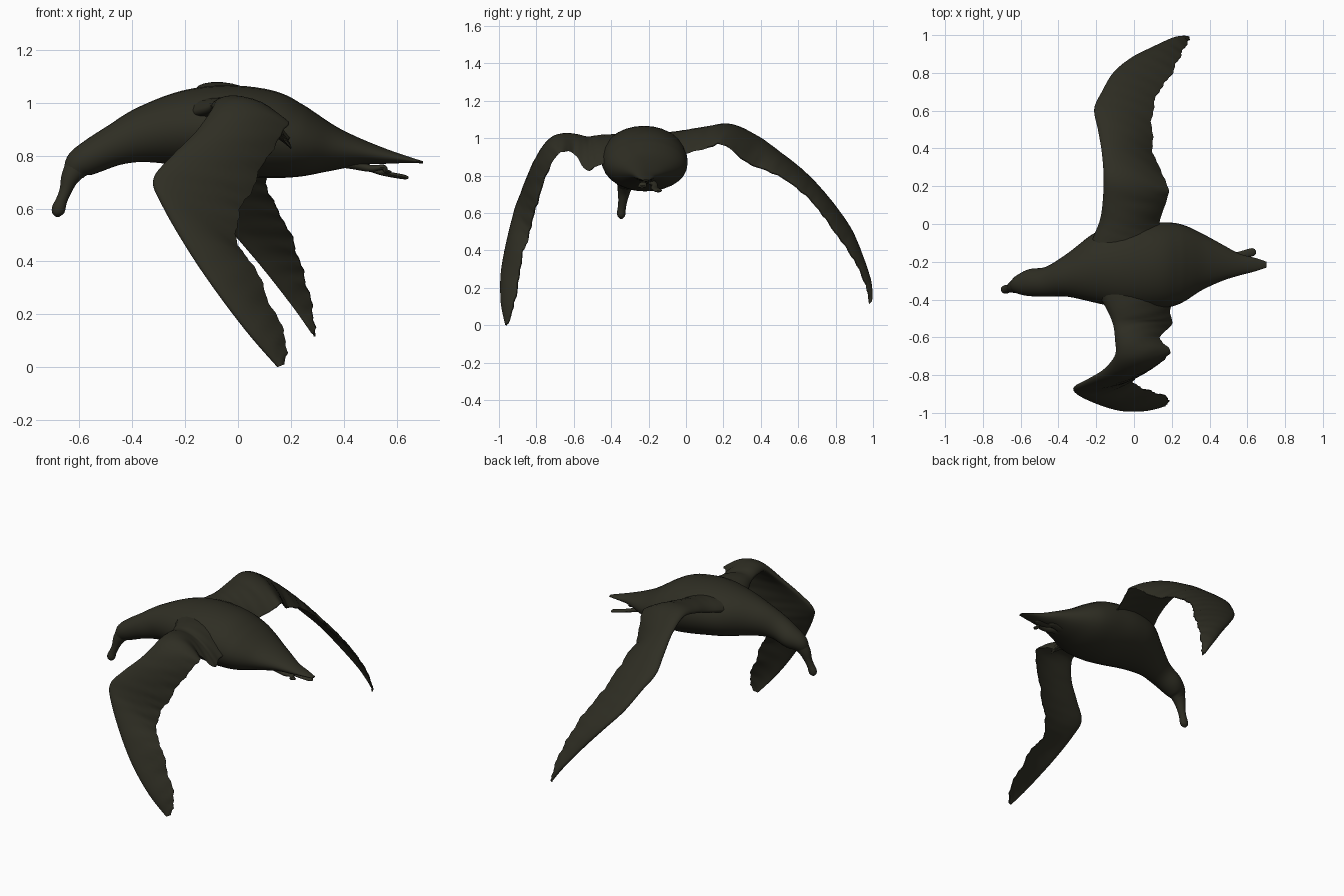
import bpy, bmesh, math
from mathutils import Vector

plumage = bpy.data.materials.new("dark olive plumage")
plumage.diffuse_color = (0.028, 0.027, 0.017, 1)


def spline(rows, steps):
    """Smooth resampling of station rows."""
    out = []
    n = len(rows)
    for i in range(n - 1):
        a, b, c, d = (rows[max(i - 1, 0)], rows[i], rows[i + 1], rows[min(i + 2, n - 1)])
        for k in range(steps):
            t = k / steps
            out.append([0.5 * (2 * q + (r - p) * t + (2 * p - 5 * q + 4 * r - s) * t * t
                               + (3 * q - p - 3 * r + s) * t ** 3)
                        for p, q, r, s in zip(a, b, c, d)])
    out.append(list(rows[-1]))
    return out


def loft(name, rings, angle=50):
    bm = bmesh.new()
    loops = [[bm.verts.new(p) for p in ring] for ring in rings]
    n = len(loops[0])
    for a, b in zip(loops, loops[1:]):
        for i in range(n):
            j = (i + 1) % n
            bm.faces.new((a[i], a[j], b[j], b[i]))
    bm.faces.new(loops[0])
    bm.faces.new(loops[-1])
    bmesh.ops.recalc_face_normals(bm, faces=bm.faces)
    mesh = bpy.data.meshes.new(name)
    bm.to_mesh(mesh)
    bm.free()
    ob = bpy.data.objects.new(name, mesh)
    bpy.context.collection.objects.link(ob)
    mesh.materials.append(plumage)
    bpy.ops.object.select_all(action='DESELECT')
    ob.select_set(True)
    bpy.context.view_layer.objects.active = ob
    bpy.ops.object.shade_smooth_by_angle(angle=math.radians(angle))
    return ob


def tube(name, rows, steps=5, sides=28):
    """Rows are x, y, z, half width, half height, square to the path."""
    rows = spline(rows, steps)
    rings = []
    for i, (x, y, z, w, h) in enumerate(rows):
        p, q = rows[max(i - 1, 0)], rows[min(i + 1, len(rows) - 1)]
        t = Vector((q[0] - p[0], 0, q[2] - p[2])).normalized()
        up = Vector((-t.z, 0, t.x))
        rings.append([Vector((x, y, z)) + up * h * math.sin(a) + Vector((0, w * math.cos(a), 0))
                      for a in (2 * math.pi * k / sides for k in range(sides))])
    return loft(name, rings)


def wing(name, rows, side, steps=8, half=12):
    """Rows are leading edge xyz, trailing edge xyz, thickness."""
    rows = spline(rows, steps)
    count = len(rows)
    rings = []
    for i, r in enumerate(rows):
        lead, trail, thick = Vector(r[:3]), Vector(r[3:6]), max(r[6], 0.006)
        p, q = rows[max(i - 3, 0)], rows[min(i + 3, count - 1)]
        span = (Vector(q[:3]) + Vector(q[3:6])) - (Vector(p[:3]) + Vector(p[3:6]))
        chord = trail - lead
        normal = chord.cross(span).normalized() * side
        # slightly ragged feather tips along the trailing edge
        f = i / (count - 1)
        if 0.3 < f < 0.97:
            trail = trail + chord.normalized() * (0.005 * math.sin(i * 0.7) + 0.003 * math.sin(i * 1.9))
            chord = trail - lead
        top, low = [], []
        for k in range(half + 1):
            u = (1 - math.cos(math.pi * k / half)) / 2
            mid = lead + chord * u + normal * (thick * 2.4 * u * (1 - u))
            body = thick * 2 * (math.sqrt(u) - u) + 0.003
            ridge = 0.002 * math.sin(i * 1.25 + u * 9) * u
            top.append(mid + normal * (body + ridge))
            low.append(mid - normal * (body * 0.8 - ridge))
        rings.append(top + low[::-1])
    return loft(name, rings, 60)


# head, neck, body and tail in one smooth form
tube("body", [
    (-.622, -.325, .735, .035, .040), (-.60, -.318, .768, .055, .056),
    (-.55, -.31, .798, .072, .066), (-.46, -.305, .842, .08, .079),
    (-.35, -.27, .88, .115, .108), (-.2, -.23, .902, .188, .145),
    (-.05, -.225, .902, .225, .165), (.1, -.222, .882, .23, .168),
    (.2, -.215, .858, .222, .146), (.27, -.208, .842, .20, .122),
    (.36, -.20, .826, .150, .085), (.47, -.205, .812, .095, .048),
    (.56, -.215, .797, .057, .028), (.64, -.215, .785, .036, .013),
    (.70, -.215, .775, .016, .004)])

# hooked bill
tube("bill", [
    (-.60, -.32, .77, .045, .052), (-.634, -.33, .72, .035, .036),
    (-.652, -.337, .67, .025, .024), (-.668, -.343, .63, .022, .022),
    (-.678, -.346, .603, .023, .026), (-.682, -.346, .582, .019, .022),
    (-.682, -.346, .568, .004, .006)], sides=18)

# wing on the front side, bent sharply at the wrist
wing("near_wing", [
    (-.26, -.22, .95, .26, -.24, .86, .085), (-.20, -.35, .965, .22, -.36, .865, .085),
    (-.145, -.45, .975, .19, -.46, .86, .078),
    (-.11, -.53, .985, .20, -.53, .83, .066), (-.10, -.61, .99, .14, -.60, .92, .056),
    (-.10, -.695, .975, .19, -.68, .92, .054), (-.16, -.775, .89, .12, -.745, .81, .046),
    (-.25, -.83, .80, .05, -.79, .67, .037), (-.32, -.87, .71, 0, -.82, .57, .032),
    (-.285, -.91, .61, 0, -.845, .46, .03), (-.18, -.955, .43, .06, -.875, .38, .026),
    (-.07, -.985, .27, .12, -.895, .24, .022), (.045, -.985, .12, .18, -.92, .11, .016),
    (.15, -.962, .0, .175, -.95, .01, .006)], -1)

# wing on the far side, spread in a long arc
wing("far_wing", [
    (-.26, -.20, .955, .26, -.20, .87, .085), (-.215, -.07, .98, .18, -.08, .89, .08),
    (-.18, .02, 1.0, .135, .0, .92, .07),
    (-.165, .12, 1.03, .17, .12, .95, .056), (-.16, .25, 1.05, .18, .20, .965, .047),
    (-.17, .385, .995, .11, .345, .86, .044), (-.19, .50, .905, .095, .475, .81, .042),
    (-.21, .61, .82, .10, .605, .725, .036), (-.17, .70, .735, .13, .70, .63, .031),
    (-.11, .80, .62, .19, .78, .52, .027), (-.02, .875, .51, .23, .86, .41, .024),
    (.09, .93, .38, .26, .92, .31, .02), (.20, .98, .24, .285, .965, .20, .014),
    (.28, .995, .13, .29, .98, .115, .006)], 1)

# folded feet trailing under the tail
for label, y0, y1, x1, z1 in (("left", -.185, -.15, .645, .716), ("right", -.225, -.235, .58, .738)):
    m = (y0 + y1) / 2
    tube(label + "_foot", [
        (.38, y0, .785, .03, .028), (.44, y0, .768, .022, .02),
        (.50, m, .752, .016, .013), (.55, m, z1 + .018, .02, .010),
        (x1 - .02, y1, z1 + .004, .022, .009), (x1, y1, z1, .008, .004)], sides=12)
